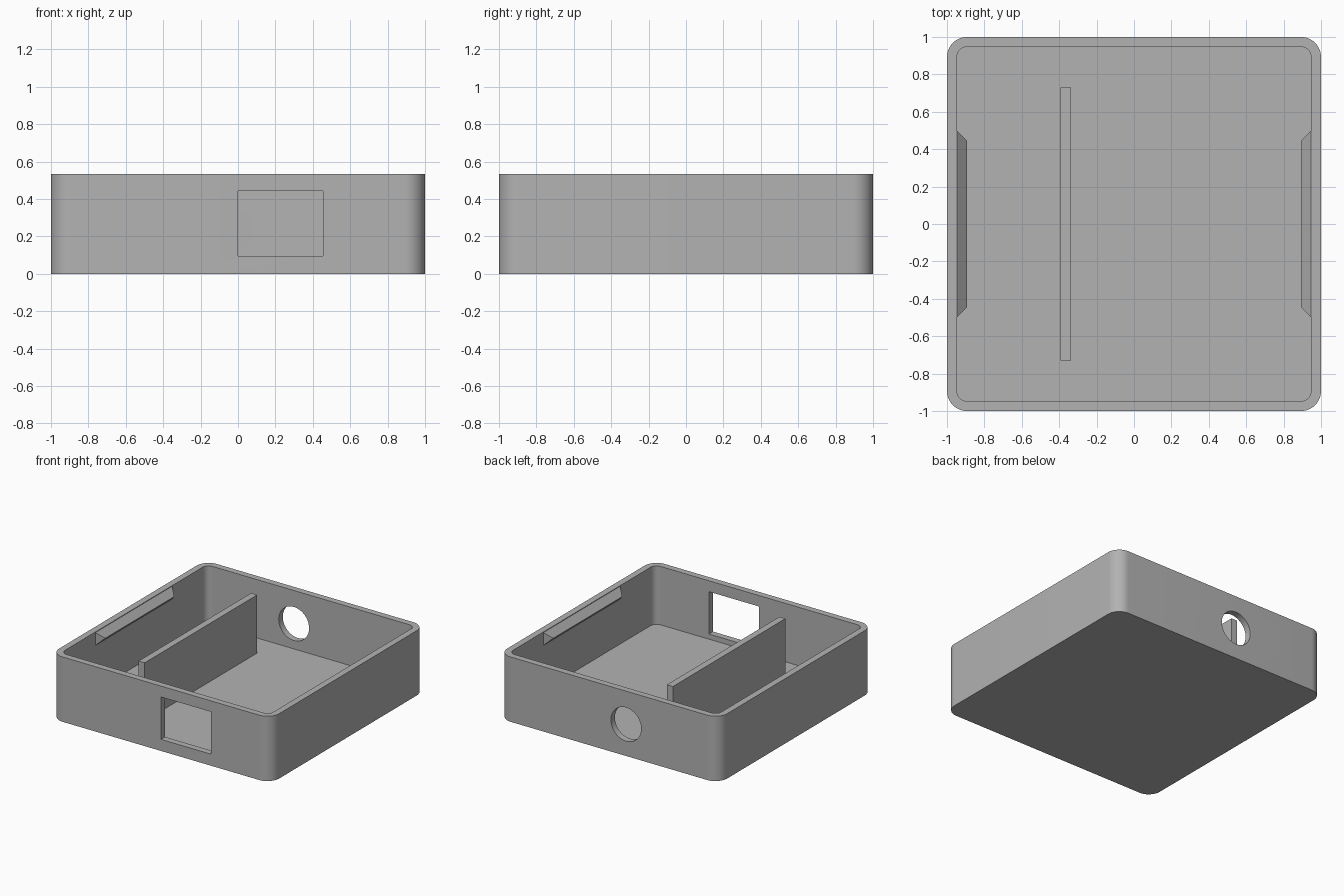
import bpy, bmesh, math

cube = bpy.data.objects.get("Cube")
if cube:
    bpy.data.objects.remove(cube, do_unlink=True)

HEIGHT, WALL, CORNER = 0.533, 0.053, 0.107

grey = bpy.data.materials.new("plain grey")
grey.use_nodes = True
colour = (0.45, 0.45, 0.45, 1)
grey.diffuse_color = colour
grey.node_tree.nodes["Principled BSDF"].inputs["Base Color"].default_value = colour


def make_object(name, bm):
    bmesh.ops.recalc_face_normals(bm, faces=bm.faces)
    mesh = bpy.data.meshes.new(name)
    bm.to_mesh(mesh)
    bm.free()
    mesh.materials.append(grey)
    obj = bpy.data.objects.new(name, mesh)
    bpy.context.collection.objects.link(obj)
    return obj


def rounded_prism(name, half, radius, z0, z1, steps=12):
    """Upright square prism with rounded corners."""
    bm = bmesh.new()
    verts = []
    for quarter in range(4):
        mid = math.pi * (quarter / 2 + 0.25)
        cx = math.copysign(half - radius, math.cos(mid))
        cy = math.copysign(half - radius, math.sin(mid))
        for i in range(steps + 1):
            a = math.pi / 2 * (quarter + i / steps)
            verts.append(bm.verts.new((cx + radius * math.cos(a),
                                       cy + radius * math.sin(a), z0)))
    base = bm.faces.new(verts)
    top = bmesh.ops.extrude_face_region(bm, geom=[base])["geom"]
    bmesh.ops.translate(bm, vec=(0, 0, z1 - z0),
                        verts=[v for v in top if isinstance(v, bmesh.types.BMVert)])
    return make_object(name, bm)


def box(name, x0, x1, y0, y1, z0, z1):
    bm = bmesh.new()
    bmesh.ops.create_cube(bm, size=1)
    bmesh.ops.scale(bm, vec=(x1 - x0, y1 - y0, z1 - z0), verts=bm.verts)
    bmesh.ops.translate(bm, vec=((x0 + x1) / 2, (y0 + y1) / 2, (z0 + z1) / 2),
                        verts=bm.verts)
    return make_object(name, bm)


def cut(target, cutter):
    mod = target.modifiers.new("cut", 'BOOLEAN')
    mod.operation = 'DIFFERENCE'
    mod.solver = 'EXACT'
    mod.object = cutter
    cutter.hide_render = True
    bpy.context.view_layer.objects.active = target
    bpy.ops.object.modifier_apply(modifier=mod.name)
    bpy.data.objects.remove(cutter, do_unlink=True)


# Open tray with rounded corners
tray = rounded_prism("tray", 1, CORNER, 0, HEIGHT)
cut(tray, rounded_prism("pocket_cutter", 1 - WALL, CORNER - WALL, WALL, HEIGHT + 0.2))

# Rectangular port in the front wall
cut(tray, box("port_cutter", 0, 0.455, -1.1, -0.9, 0.095, 0.443))

# Round cable hole in the back wall
cable_hole = bpy.ops.mesh.primitive_cylinder_add(
    vertices=48, radius=0.138, depth=0.2, location=(-0.155, 0.98, 0.26),
    rotation=(math.pi / 2, 0, 0))
cut(tray, bpy.context.object)

# Smooth corners, sharp rims
for obj in bpy.context.selected_objects:
    obj.select_set(False)
tray.select_set(True)
bpy.context.view_layer.objects.active = tray
bpy.ops.object.shade_smooth_by_angle(angle=math.radians(30))

# Dividing wall standing on the floor
box("divider", -0.392, -0.337, -0.73, 0.73, WALL - 0.01, HEIGHT - 0.002)

# Ridged snap catches on both side walls
for name, side in (("left_catch", 1), ("right_catch", -1)):
    bm = bmesh.new()
    wall_x, ridge_x = side * (1 - WALL), side * (1 - 2 * WALL)
    foot = [bm.verts.new((wall_x, y, z)) for y, z in
            ((-0.5, 0.422), (0.5, 0.422), (0.5, 0.528), (-0.5, 0.528))]
    near, far = [bm.verts.new((ridge_x, y, 0.475)) for y in (-0.447, 0.447)]
    for face in (foot, (foot[0], foot[1], far, near), (foot[2], foot[3], near, far),
                 (foot[1], foot[2], far), (foot[3], foot[0], near)):
        bm.faces.new(face)
    make_object(name, bm)
